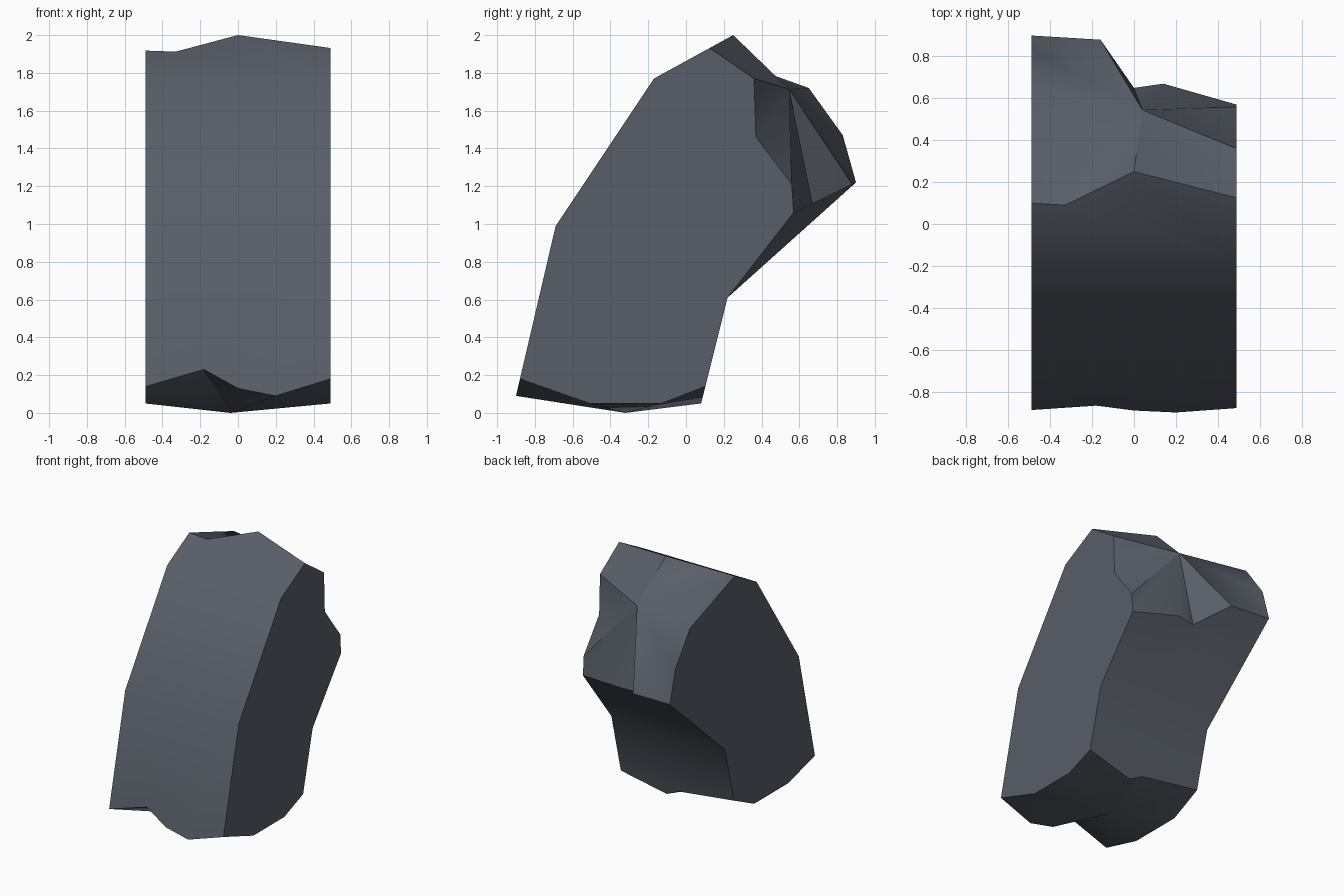
import bpy, bmesh

if "Cube" in bpy.data.objects:
    bpy.data.objects.remove(bpy.data.objects["Cube"])

W = 0.49  # half width


# Points on the flat end segments of the bent slab, placed by x and one coordinate
def low_outer(x, z):
    return (x, -0.90 + (z - 0.09) * 0.233, z)

def low_inner(x, z):
    return (x, 0.08 + (z - 0.05) * 0.25, z)

def top_outer(x, y):
    return (x, y, 1.77 + (y + 0.17) * 0.548)

def top_inner(x, y):
    return (x, y, 1.06 + (y - 0.57) * 0.485)

def side(x, pts):
    return [(x, y, z) for y, z in pts]


# Broken edges, each running from left to right
lo = [low_outer(x, z) for x, z in [(-W, .14), (-.18, .23), (0, .13), (.2, .09), (W, .18)]]
li = [low_inner(x, z) for x, z in [(-W, .17), (0, .105), (.11, .05), (W, .14)]]
to = [top_outer(x, y) for x, y in [(-W, .10), (-.33, .09), (0, .25), (W, .125)]]
ti = [top_inner(x, y) for x, y in [(-W, .90), (-.16, .88), (0, .65), (.14, .67), (W, .57)]]

# Bends of the slab, and broken edges of the two sides (outer to inner)
outer_bend = [(-.69, .99), (-.17, 1.77)]
inner_bend = [(.22, .61)]
low_side = {-1: side(-W, [(-.56, .05), (-.14, .05)]), 1: side(W, [(-.51, .05), (-.13, .05)])}
top_side = {-1: side(-W, [(.65, 1.72), (.83, 1.47)]),
            1: side(W, [(.36, 1.77), (.37, 1.46), (.56, 1.21)])}

bm = bmesh.new()
cache = {}

def face(pts):
    verts = []
    for p in pts:
        k = tuple(round(c, 5) for c in p)
        if k not in cache:
            cache[k] = bm.verts.new(k)
        verts.append(cache[k])
    bm.faces.new(verts)

def fan(ring, centre):
    for a, b in zip(ring, ring[1:] + ring[:1]):
        face([a, b, centre])

# Outer and inner bent surfaces
def strip(low, bends, top):
    rows = [low] + [[(-W, *b), (W, *b)] for b in bends] + [top]
    for a, b in zip(rows, rows[1:]):
        face(a + b[::-1])

strip(lo, outer_bend, to)
strip(li, inner_bend + [], ti)

# Flat sides
for s, i in ((-1, 0), (1, -1)):
    face([lo[i]] + side(s * W, outer_bend) + [to[i]] + top_side[s] + [ti[i]]
         + side(s * W, inner_bend) + [li[i]] + low_side[s][::-1])

# Broken ends, each fanned around one inner point
fan(lo + low_side[1] + li[::-1] + low_side[-1][::-1], (-.04, -.32, 0))
fan(to + top_side[1] + ti[::-1] + top_side[-1][::-1], (.04, .545, 1.715))

bmesh.ops.recalc_face_normals(bm, faces=bm.faces)
mesh = bpy.data.meshes.new("broken_slab")
bm.to_mesh(mesh)
bm.free()
slab = bpy.data.objects.new("broken_slab", mesh)
bpy.context.collection.objects.link(slab)

mat = bpy.data.materials.new("slate_grey")
mat.diffuse_color = (0.098, 0.112, 0.138, 1)
mat.use_nodes = True
mat.node_tree.nodes["Principled BSDF"].inputs["Base Color"].default_value = mat.diffuse_color
mesh.materials.append(mat)

bpy.context.view_layer.objects.active = slab
slab.select_set(True)
bpy.ops.object.shade_smooth_by_angle(angle=0.75)
